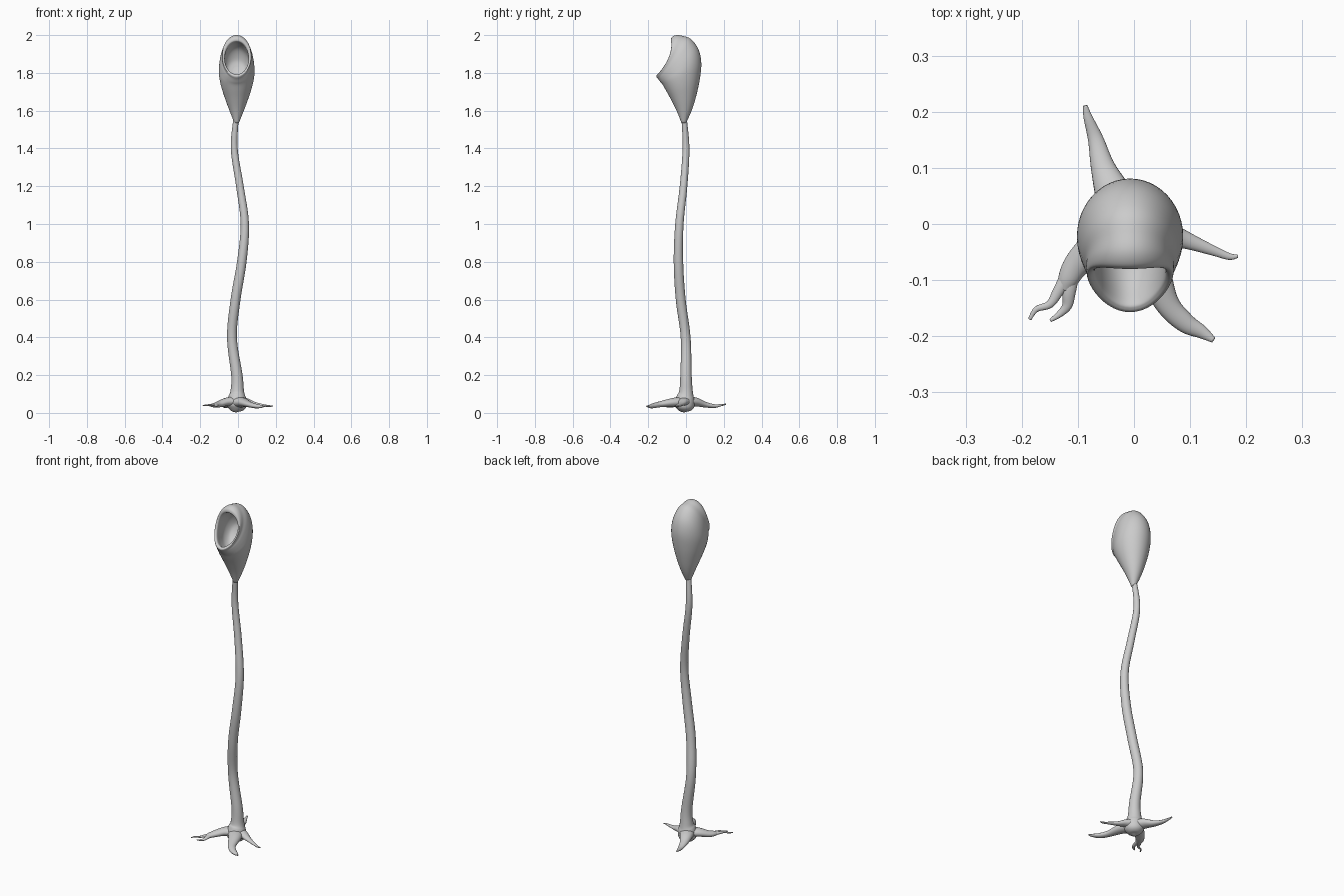
import bpy, bmesh, math
from mathutils import Vector


def spline(rows, steps):
    """Catmull-Rom interpolation through rows of numbers."""
    out = []
    n = len(rows)
    for i in range(n - 1):
        a, b, c, d = (rows[max(i - 1, 0)], rows[i], rows[i + 1], rows[min(i + 2, n - 1)])
        for s in range(steps):
            t = s / steps
            out.append([0.5 * (2 * q + (r - p) * t + (2 * p - 5 * q + 4 * r - w) * t * t
                               + (3 * q - p - 3 * r + w) * t ** 3)
                        for p, q, r, w in zip(a, b, c, d)])
    out.append(list(rows[-1]))
    return out


def loft(name, rings):
    """Skin a list of equal closed rings, cap both ends, shade smooth."""
    bm = bmesh.new()
    loops = [[bm.verts.new(p) for p in ring] for ring in rings]
    n = len(rings[0])
    for lo, hi in zip(loops, loops[1:]):
        for i in range(n):
            j = (i + 1) % n
            bm.faces.new((lo[i], lo[j], hi[j], hi[i]))
    bm.faces.new(loops[0])
    bm.faces.new(loops[-1])
    bmesh.ops.recalc_face_normals(bm, faces=bm.faces)
    for f in bm.faces:
        f.smooth = True
    mesh = bpy.data.meshes.new(name)
    bm.to_mesh(mesh)
    bm.free()
    obj = bpy.data.objects.new(name, mesh)
    bpy.context.collection.objects.link(obj)
    return obj


def tube(name, rows, ref, flat=1.0, sides=20, steps=6):
    """Tapered tube along (x, y, z, radius) rows; flat squashes its height."""
    pts = spline(rows, steps)
    rings = []
    for i, (x, y, z, r) in enumerate(pts):
        a = Vector(pts[max(i - 1, 0)][:3])
        b = Vector(pts[min(i + 1, len(pts) - 1)][:3])
        tan = (b - a).normalized()
        u = tan.cross(Vector(ref)).normalized()
        v = u.cross(tan)
        rings.append([Vector((x, y, z)) + u * r * math.cos(k * math.tau / sides)
                      + v * r * flat * math.sin(k * math.tau / sides)
                      for k in range(sides)])
    return loft(name, rings)


# Wavy stem with swollen foot
tube("stem", [
    (-.01, -.01, .003, .005), (-.01, -.01, .012, .030), (-.008, -.008, .032, .050),
    (-.006, -.006, .058, .052), (-.005, -.003, .085, .046), (-.004, 0, .115, .036),
    (-.006, 0, .20, .030), (-.032, -.002, .40, .026), (-.013, -.028, .60, .026),
    (.020, -.040, .80, .025), (.036, -.035, 1.0, .022), (.010, -.013, 1.2, .020),
    (-.020, 0, 1.4, .018), (-.010, -.010, 1.56, .014)], (0, 1, 0), sides=28)

# Spreading roots, the front left one forked
roots = {
    "root_back": [(-.01, 0, .06, .042), (-.035, .05, .058, .034), (-.055, .10, .044, .022),
                  (-.068, .15, .036, .014), (-.082, .19, .042, .008), (-.087, .211, .046, .004)],
    "root_right": [(0, -.005, .06, .042), (.045, -.014, .058, .028), (.09, -.028, .046, .016),
                   (.14, -.047, .039, .009), (.17, -.058, .036, .006), (.185, -.057, .036, .003)],
    "root_front": [(0, -.02, .055, .044), (.028, -.07, .055, .034), (.058, -.14, .045, .022),
                   (.09, -.175, .037, .018), (.12, -.192, .034, .012), (.142, -.207, .036, .005)],
    "root_left": [(-.01, -.01, .06, .042), (-.06, -.035, .058, .032), (-.10, -.07, .046, .024),
                  (-.118, -.10, .042, .018), (-.124, -.118, .041, .010)],
    "root_fork_outer": [(-.118, -.092, .043, .013), (-.135, -.120, .042, .010),
                        (-.150, -.143, .042, .007), (-.174, -.152, .040, .005),
                        (-.186, -.170, .038, .003)],
    "root_fork_inner": [(-.112, -.092, .042, .014), (-.116, -.122, .040, .012),
                        (-.119, -.145, .036, .009), (-.132, -.160, .034, .006),
                        (-.149, -.172, .036, .003)],
}
for name, rows in roots.items():
    tube(name, rows, (0, 0, 1), flat=0.7)

# Pitcher head: rows give front point (y, z), back point (y, z), half width, sideways bow
head_rows = [
    (-.024, 1.535, .000, 1.535, .012, 0),
    (-.050, 1.600, .030, 1.600, .038, 0),
    (-.080, 1.660, .052, 1.670, .062, 0),
    (-.105, 1.705, .072, 1.760, .083, 0),
    (-.122, 1.735, .081, 1.850, .094, 0),
    (-.134, 1.750, .066, 1.925, .093, .005),
    (-.143, 1.762, .025, 1.980, .086, .010),
    (-.149, 1.769, -.020, 1.996, .079, .018),
    (-.155, 1.776, -.050, 2.000, .078, .022),
    (-.157, 1.783, -.074, 1.990, .076, .026),
    (-.152, 1.790, -.080, 1.973, .068, .026),
    (-.140, 1.790, -.070, 1.964, .063, .024),
    (-.105, 1.765, -.035, 1.955, .065, .020),
    (-.065, 1.750, .010, 1.925, .066, .012),
    (-.025, 1.755, .035, 1.870, .050, .005),
    (.010, 1.785, .032, 1.830, .020, 0),
]
SIDES = 48
rings = []
for fy, fz, by, bz, w, bow in spline(head_rows, 5):
    ring = []
    for k in range(SIDES):
        a = k * math.tau / SIDES
        c, s = math.cos(a), math.sin(a)
        ring.append((-.007 + w * s,
                     (fy + by) / 2 + (by - fy) / 2 * c + bow * s * s,
                     (fz + bz) / 2 + (bz - fz) / 2 * c))
    rings.append(ring)
loft("pitcher_head", rings)
